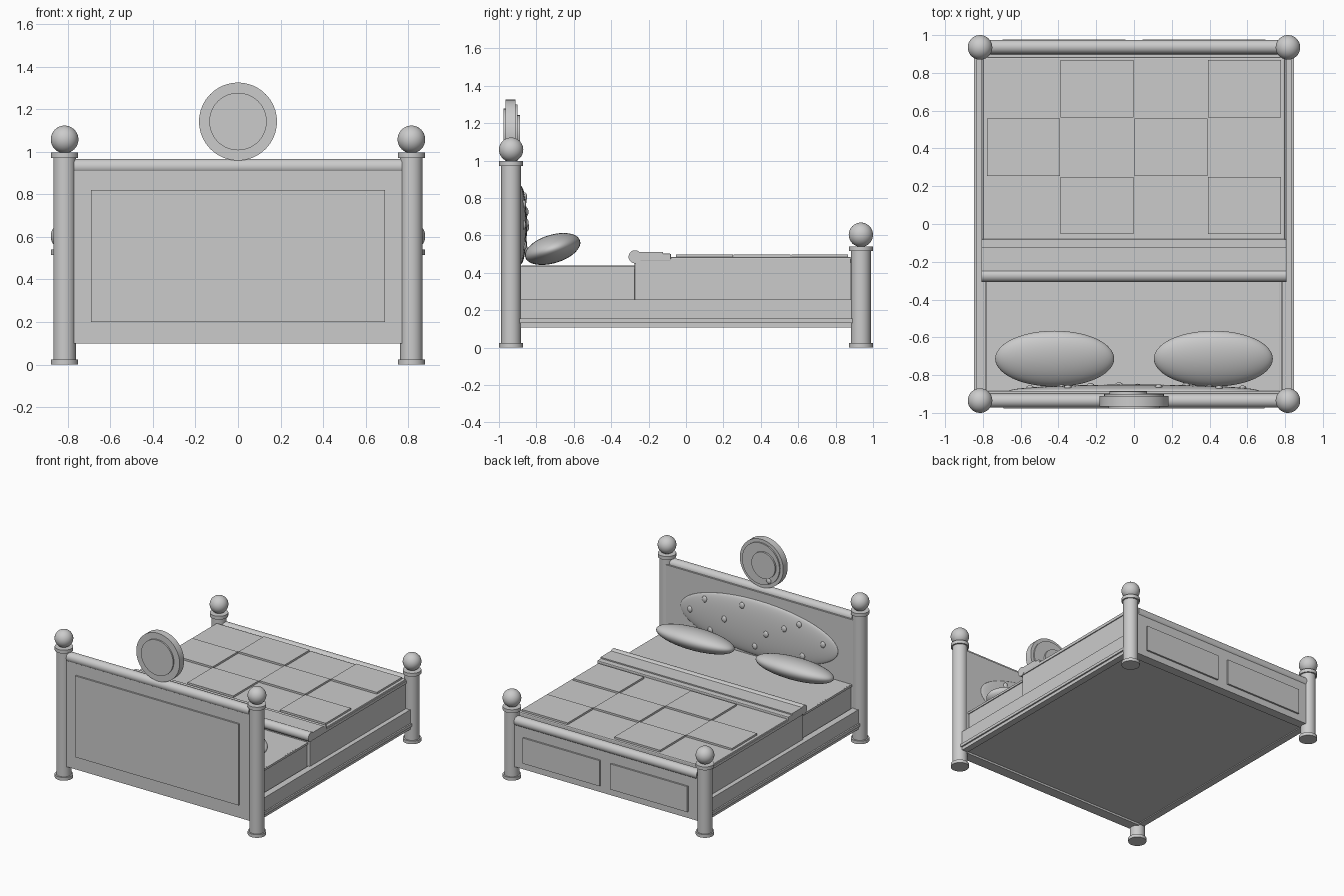
import bpy, math


def finish(ob, name):
    ob.name = name
    bpy.ops.object.shade_smooth_by_angle(angle=math.radians(35))
    return ob


def box(name, x0, x1, y0, y1, z0, z1, bevel=0.0):
    bpy.ops.mesh.primitive_cube_add(size=1, location=((x0 + x1) / 2, (y0 + y1) / 2, (z0 + z1) / 2))
    ob = bpy.context.object
    ob.scale = (x1 - x0, y1 - y0, z1 - z0)
    bpy.ops.object.transform_apply(location=False, rotation=False, scale=True)
    if bevel:
        m = ob.modifiers.new("bevel", 'BEVEL')
        m.width = bevel
        m.segments = 2
    ob.name = name
    return ob


def cyl(name, loc, r, depth, axis='Z', verts=48):
    rot = {'X': (0, math.pi / 2, 0), 'Y': (math.pi / 2, 0, 0), 'Z': (0, 0, 0)}[axis]
    bpy.ops.mesh.primitive_cylinder_add(vertices=verts, radius=r, depth=depth, location=loc, rotation=rot)
    return finish(bpy.context.object, name)


def ball(name, loc, scale, rot=(0, 0, 0), seg=40):
    bpy.ops.mesh.primitive_uv_sphere_add(segments=seg, ring_count=seg // 2, radius=1, location=loc, rotation=rot)
    ob = bpy.context.object
    ob.scale = scale
    return finish(ob, name)


# Four posts with foot, collar and ball finial
for y, h, tag in ((-0.935, 0.97, "head"), (0.935, 0.515, "foot")):
    for s in (-1, 1):
        x = s * 0.815
        cyl(tag + "_post", (x, y, h / 2), 0.053, h)
        cyl(tag + "_post_base", (x, y, 0.012), 0.064, 0.024)
        cyl(tag + "_post_collar", (x, y, h + 0.013), 0.064, 0.026)
        ball(tag + "_post_ball", (x, y, h + 0.088), (0.065,) * 3)

# Headboard panel, raised back plate and round top rail
box("headboard", -0.79, 0.79, -0.965, -0.885, 0.10, 0.93)
box("headboard_back_plate", -0.69, 0.69, -0.978, -0.96, 0.20, 0.82)
cyl("headboard_rail", (0, -0.935, 0.93), 0.037, 1.54, 'X')

# Oval padded cushion with buttons
ball("headboard_pad", (0, -0.885, 0.655), (0.665, 0.035, 0.21), seg=64)
spots = [(.575, 0), (.45, .11), (.13, .15), (.275, 0.01), (-.08, -.01), (-.23, .07), (-.35, .13), (-.55, .03),
         (.02, -.13), (.4, -.11), (-.38, -.1)]
for x, z in spots:
    bulge = math.sqrt(max(0.0, 1 - (x / 0.665) ** 2 - (z / 0.21) ** 2))
    ball("pad_button", (x, -0.885 + 0.035 * bulge, 0.655 + z), (0.02, 0.012, 0.024), seg=16)

# Round medallion above the headboard
cyl("medallion", (0, -0.938, 1.142), 0.183, 0.054, 'Y', 64)
cyl("medallion_back_disc", (0, -0.965, 1.142), 0.135, 0.022, 'Y', 64)
cyl("medallion_rim_disc", (0, -0.910, 1.142), 0.158, 0.018, 'Y', 64)
cyl("medallion_front_disc", (-0.03, -0.898, 1.142), 0.10, 0.02, 'Y', 48)
ball("medallion_dot", (-0.07, -0.897, 1.03), (0.02, 0.01, 0.02), seg=16)

# Footboard panel, two raised plates and round top rail
box("footboard", -0.79, 0.79, 0.895, 0.965, 0.10, 0.44)
cyl("footboard_rail", (0, 0.938, 0.445), 0.037, 1.54, 'X')
for s in (-1, 1):
    box("footboard_plate", s * 0.37 - 0.325, s * 0.37 + 0.325, 0.955, 0.978, 0.15, 0.345)

# Side rails with a lower trim strip
for s in (-1, 1):
    a, b = sorted((s * 0.785, s * 0.835))
    box("side_rail", a, b, -0.89, 0.89, 0.108, 0.258)
    a, b = sorted((s * 0.80, s * 0.846))
    box("side_rail_trim", a, b, -0.89, 0.89, 0.132, 0.154)

# Bed base and mattress with top piping
box("bed_base", -0.79, 0.79, -0.90, 0.90, 0.115, 0.25)
box("mattress", -0.775, 0.775, -0.885, 0.885, 0.24, 0.438, 0.006)
box("mattress_piping", -0.782, 0.782, -0.885, 0.885, 0.42, 0.436)

# Quilt, edge band, folded cuff and roll
box("quilt", -0.80, 0.80, -0.275, 0.885, 0.25, 0.484, 0.008)
box("quilt_edge", -0.807, 0.807, -0.275, 0.88, 0.452, 0.474)
box("quilt_cuff", -0.808, 0.808, -0.275, -0.08, 0.46, 0.502, 0.006)
box("quilt_cuff_trim", -0.808, 0.808, -0.255, -0.122, 0.48, 0.511)
cyl("quilt_roll", (0, -0.272, 0.485), 0.035, 1.616, 'X')

# Raised checkerboard patches
for row in range(3):
    for col in range(4):
        if (row + col) % 2:
            x, y = -0.585 + col * 0.39, 0.098 + row * 0.3085
            box("quilt_patch", x - 0.193, x + 0.193, y - 0.152, y + 0.152, 0.475, 0.498)
        

# Two tilted pillows
for s in (-1, 1):
    ball("pillow", (s * 0.42, -0.713, 0.527), (0.315, 0.153, 0.076), (math.radians(17), 0, 0), 56)
